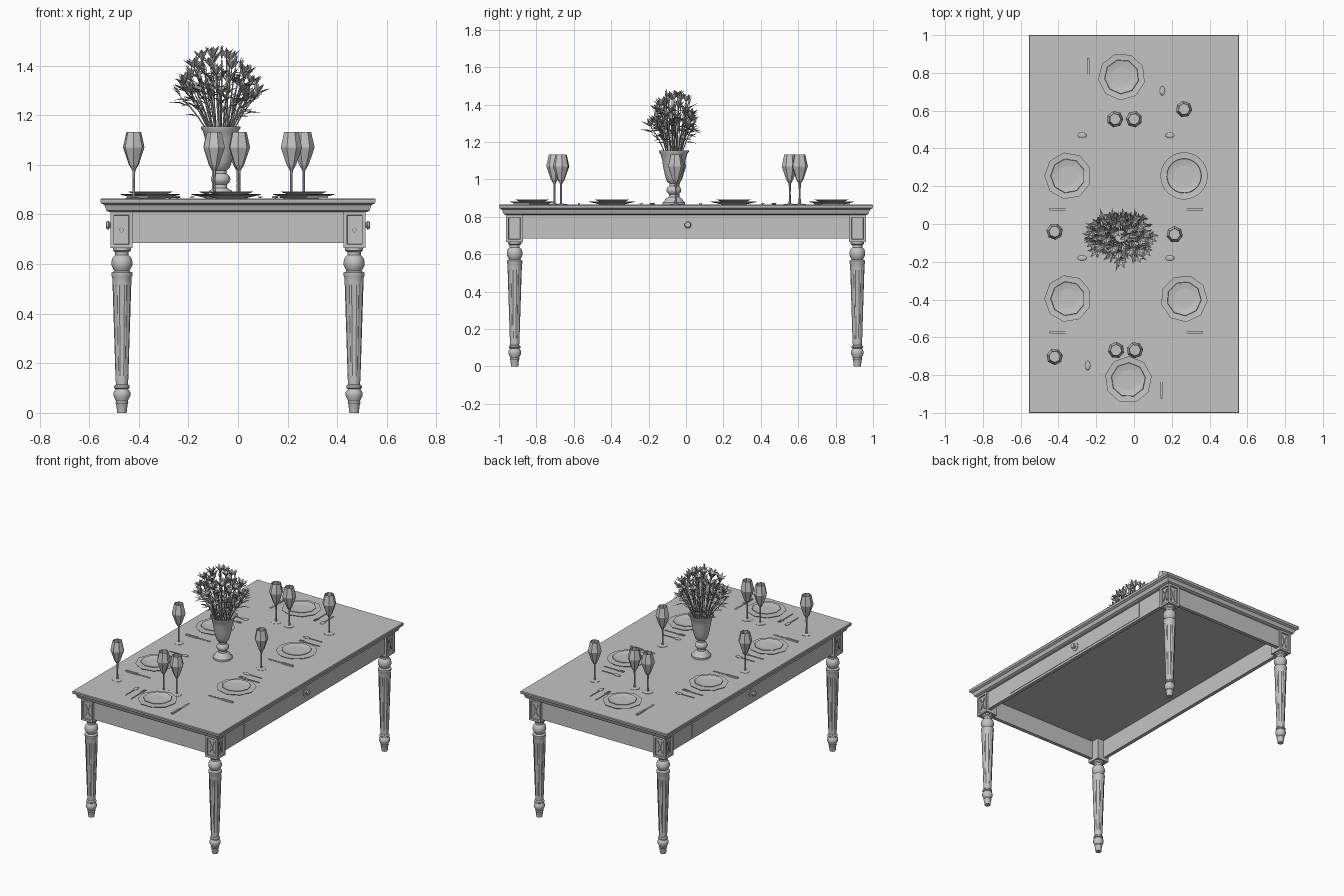
import bpy, bmesh, math, random
from mathutils import Vector, Matrix

random.seed(7)
cube = bpy.data.objects.get("Cube")
if cube:
    bpy.data.objects.remove(cube, do_unlink=True)

TOP = 0.865          # height of the table surface
grey = bpy.data.materials.new("plain_grey")
grey.use_nodes = True
COLOUR = (0.55, 0.55, 0.55, 1)
grey.diffuse_color = COLOUR
grey.node_tree.nodes["Principled BSDF"].inputs["Base Color"].default_value = COLOUR


def link(name, data, loc=(0, 0, 0)):
    data.materials.append(grey)
    ob = bpy.data.objects.new(name, data)
    ob.location = loc
    bpy.context.scene.collection.objects.link(ob)
    return ob


def finish(name, bm, loc=(0, 0, 0), smooth=None, fix=True):
    if fix:
        bmesh.ops.recalc_face_normals(bm, faces=bm.faces)
    me = bpy.data.meshes.new(name)
    bm.to_mesh(me)
    bm.free()
    if smooth:
        me.shade_smooth()
        me.set_sharp_from_angle(angle=math.radians(smooth))
    return link(name, me, loc)


def add_box(bm, centre, size, rot=Matrix()):
    m = Matrix.Translation(centre) @ rot @ Matrix.Diagonal((*size, 1))
    return bmesh.ops.create_cube(bm, size=1, matrix=m)["verts"]


def skin(bm, rings):
    """Join rings of points into a closed skin."""
    loops = [[bm.verts.new(p) for p in ring] for ring in rings]
    n = len(loops[0])
    for a, b in zip(loops, loops[1:]):
        for i in range(n):
            bm.faces.new((a[i], a[(i + 1) % n], b[(i + 1) % n], b[i]))
    bm.faces.new(loops[0][::-1])
    bm.faces.new(loops[-1])


def lathe(name, profile, sides, loc=(0, 0, 0), smooth=None, flutes=None, turn=0.0):
    """Turn (radius, height) points; flutes is the height range that is grooved."""
    rings = []
    for r, z in profile:
        ring = []
        for i in range(sides):
            a = math.tau * i / sides + turn
            cut = 0.84 if flutes and flutes[0] < z < flutes[1] and i % 3 == 0 else 1
            ring.append((r * cut * math.cos(a), r * cut * math.sin(a), z))
        rings.append(ring)
    bm = bmesh.new()
    skin(bm, rings)
    return finish(name, bm, loc, smooth)


# Table top with a moulded edge
bm = bmesh.new()
edge = [(0.035, 0.81), (0.025, 0.815), (0.016, 0.838), (0.002, 0.846), (0, 0.86), (0.003, TOP)]
skin(bm, [[(sx * (0.555 - d), sy * (1 - d), z)
           for sx, sy in ((-1, -1), (1, -1), (1, 1), (-1, 1))] for d, z in edge])
finish("table_top", bm)

# Aprons, drawer fronts and knobs
for s, side in ((-1, "right"), (1, "left")):
    bm = bmesh.new()
    add_box(bm, (s * 0.488, 0, 0.75), (0.025, 1.78, 0.13))
    finish(side + "_apron", bm)
    bm = bmesh.new()
    add_box(bm, (s * 0.501, 0, 0.753), (0.005, 1.3, 0.105))
    finish(side + "_drawer_front", bm)
    knob = lathe(side + "_drawer_knob", [(0.028, 0), (0.028, 0.004), (0.012, 0.006),
                 (0.01, 0.014), (0.018, 0.02), (0.015, 0.028), (0.006, 0.031)], 16, smooth=40)
    knob.location = (s * 0.502, 0.01, 0.757)
    knob.rotation_euler = (0, s * math.pi / 2, 0)
for s, side in ((-1, "front"), (1, "back")):
    bm = bmesh.new()
    add_box(bm, (0, s * 0.938, 0.75), (0.88, 0.025, 0.13))
    finish(side + "_apron", bm)

# Turned, fluted legs with carved corner blocks
leg_profile = [(0.036, 0.668), (0.036, 0.655), (0.027, 0.648), (0.027, 0.636), (0.037, 0.627),
               (0.042, 0.61), (0.042, 0.595), (0.034, 0.578), (0.03, 0.572), (0.042, 0.565),
               (0.042, 0.552), (0.038, 0.545), (0.039, 0.525), (0.039, 0.515), (0.027, 0.15),
               (0.026, 0.14), (0.024, 0.115), (0.031, 0.108), (0.031, 0.1), (0.025, 0.096),
               (0.034, 0.083), (0.034, 0.068), (0.024, 0.048), (0.026, 0.04), (0.023, 0.034), (0.019, 0)]
for sx in (-1, 1):
    for sy in (-1, 1):
        tag = ("front_" if sy < 0 else "back_") + ("left_" if sx > 0 else "right_")
        lathe(tag + "leg", leg_profile, 24, (sx * 0.468, sy * 0.916, 0), 35, (0.145, 0.52))
        bm = bmesh.new()
        add_box(bm, (0, 0, 0.738), (0.09, 0.092, 0.146))
        bm.normal_update()
        outer = [f for f in bm.faces if f.normal.x * sx > 0.9 or f.normal.y * sy > 0.9]
        bmesh.ops.inset_individual(bm, faces=outer, thickness=0.02, depth=0)
        bmesh.ops.inset_individual(bm, faces=outer, thickness=0.002, depth=-0.01)
        finish(tag + "corner_block", bm, (sx * 0.47, sy * 0.917, 0))
        # Crossed carving in each recessed panel
        bm = bmesh.new()
        for axis, s in (("X", sx), ("Y", sy)):
            out = Vector((s * 0.037, 0, 0.738)) if axis == "X" else Vector((0, s * 0.037, 0.738))
            thin = (0.008, 0.007, 0.085) if axis == "X" else (0.007, 0.008, 0.085)
            tiny = (0.012, 0.016, 0.016) if axis == "X" else (0.016, 0.012, 0.016)
            for tilt in (-0.42, 0.42):
                add_box(bm, out, thin, Matrix.Rotation(tilt, 4, axis))
            add_box(bm, out, tiny, Matrix.Rotation(math.pi / 4, 4, axis))
        finish(tag + "carving", bm, (sx * 0.47, sy * 0.917, 0))

# Place settings: plate, spoon, fork, knife
plate_profile = [(0.06, 0), (0.122, 0.014), (0.125, 0.018), (0.088, 0.014), (0.066, 0.016),
                 (0.092, 0.026), (0.09, 0.028), (0.056, 0.02), (0.05, 0.02)]


def setting(x, y, angle, mirror=1, sides=9):
    lathe("plate", plate_profile, sides, (x, y, TOP), 35, turn=angle + x)
    base = Matrix.Translation((x, y, TOP + 0.004)) @ Matrix.Rotation(angle, 4, 'Z') \
        @ Matrix.Diagonal((1, mirror, 1, 1))

    def place(name, bm):
        bm.transform(base)
        finish(name, bm)

    spoon = bmesh.new()
    add_box(spoon, (0.01, 0.215, 0), (0.1, 0.005, 0.004))
    bmesh.ops.create_uvsphere(spoon, u_segments=10, v_segments=6, radius=1, matrix=Matrix.Translation(
        (0.075, 0.215, 0.001)) @ Matrix.Diagonal((0.025, 0.014, 0.005, 1)))
    place("spoon", spoon)
    fork = bmesh.new()
    add_box(fork, (-0.01, 0.155, 0), (0.11, 0.005, 0.004))
    add_box(fork, (0.05, 0.155, 0.001), (0.015, 0.018, 0.004))
    for off in (-0.007, 0, 0.007):
        add_box(fork, (0.07, 0.155 + off, 0.002), (0.032, 0.003, 0.003))
    place("fork", fork)
    knife = bmesh.new()
    add_box(knife, (-0.055, -0.177, 0.001), (0.085, 0.013, 0.009))
    add_box(knife, (0.035, -0.177, 0), (0.1, 0.012, 0.002))
    place("knife", knife)


for y in (0.255, -0.395):
    setting(-0.35, y, 0)
    setting(0.265, y, math.pi, -1, 32 if y > 0 else 9)
setting(-0.065, 0.78, -math.pi / 2)
setting(-0.03, -0.825, math.pi / 2)

# Faceted goblets
goblet = [(0.034, 0), (0.034, 0.002), (0.006, 0.006), (0.005, 0.06), (0.006, 0.112), (0.02, 0.135),
          (0.044, 0.205), (0.03, 0.268), (0.028, 0.268), (0.038, 0.215)]
for i, (x, y) in enumerate([(-0.1, 0.555), (0, 0.555), (0.265, 0.608), (-0.42, -0.04),
                            (0.215, -0.055), (-0.42, -0.703), (-0.095, -0.668), (0.005, -0.668)]):
    lathe("goblet", goblet, 7, (x, y, TOP), turn=i * 0.4)

# Footed vase
VX, VY = -0.07, -0.065
lathe("vase", [(0.06, 0), (0.06, 0.012), (0.05, 0.02), (0.046, 0.03), (0.027, 0.042), (0.025, 0.055),
               (0.036, 0.065), (0.04, 0.078), (0.034, 0.092), (0.024, 0.1), (0.024, 0.112), (0.036, 0.122),
               (0.046, 0.15), (0.055, 0.19), (0.062, 0.235), (0.07, 0.268), (0.08, 0.283), (0.08, 0.29),
               (0.072, 0.288), (0.058, 0.24)], 24, (VX, VY, TOP), 40)


# Bouquet: stems, leaves, lilies and buds
def blade(bm, root, direction, length, width):
    """One folded, pointed petal or leaf."""
    d = direction.normalized()
    side = d.cross(Vector((0, 0, 1)))
    side = side.normalized() if side.length > 0.01 else Vector((1, 0, 0))
    up = side.cross(d)
    mid = root + d * length * 0.5 + up * length * 0.1
    pts = [root, mid + side * width, mid - up * width * 0.5, mid - side * width, root + d * length]
    v = [bm.verts.new(p) for p in pts]
    for tri in ((0, 1, 2), (0, 2, 3), (4, 2, 1), (4, 3, 2)):
        bm.faces.new([v[k] for k in tri])


stems = bpy.data.curves.new("stems", 'CURVE')
stems.dimensions = '3D'
stems.bevel_depth = 0.0028
stems.bevel_resolution = 0
leaves, petals = bmesh.new(), bmesh.new()
COUNT = 40
for i in range(COUNT):
    a = i * 2.4
    t = 1.45 * math.sqrt((i + 0.5) / COUNT)
    reach = random.uniform(0.8, 1.0)
    ca, sa = math.cos(a), math.sin(a)
    root = Vector((VX + 0.03 * ca, VY + 0.03 * sa, 1.09))
    tip = Vector((VX + 0.17 * reach * math.sin(t) * ca, VY + 0.125 * reach * math.sin(t) * sa,
                  1.24 + 0.215 * reach * math.cos(t)))
    bend = Vector((root.x * 0.55 + tip.x * 0.45, root.y * 0.55 + tip.y * 0.45, root.z * 0.35 + tip.z * 0.65))
    path = [root * (1 - u) ** 2 + bend * 2 * u * (1 - u) + tip * u * u for u in (0, 0.25, 0.5, 0.75, 1)]
    sp = stems.splines.new('POLY')
    sp.points.add(len(path) - 1)
    for p, co in zip(sp.points, path):
        p.co = (*co, 1)
    # Leaves up the stem
    for p in path[2:4] + path[3:4]:
        b = a + random.uniform(-1.2, 1.2)
        out = Vector((math.cos(b), math.sin(b), random.uniform(-0.1, 0.9)))
        blade(leaves, p, out, random.uniform(0.06, 0.1), 0.009)
    # Open lily on two stems of three, closed bud on the rest
    head = (path[4] - path[3]).normalized() + Vector((0, 0, 0.3))
    q = head.to_track_quat('Z', 'Y')
    is_open = i % 3 != 2
    for k in range(6 if is_open else 4):
        b = k * math.tau / (6 if is_open else 4)
        spread = 0.75 if is_open else 0.12
        blade(petals, tip, q @ Vector((spread * math.cos(b), spread * math.sin(b), 1)),
              random.uniform(0.05, 0.065), 0.012 if is_open else 0.008)
link("stems", stems)
finish("leaves", leaves, fix=False)
finish("lilies", petals, fix=False)
